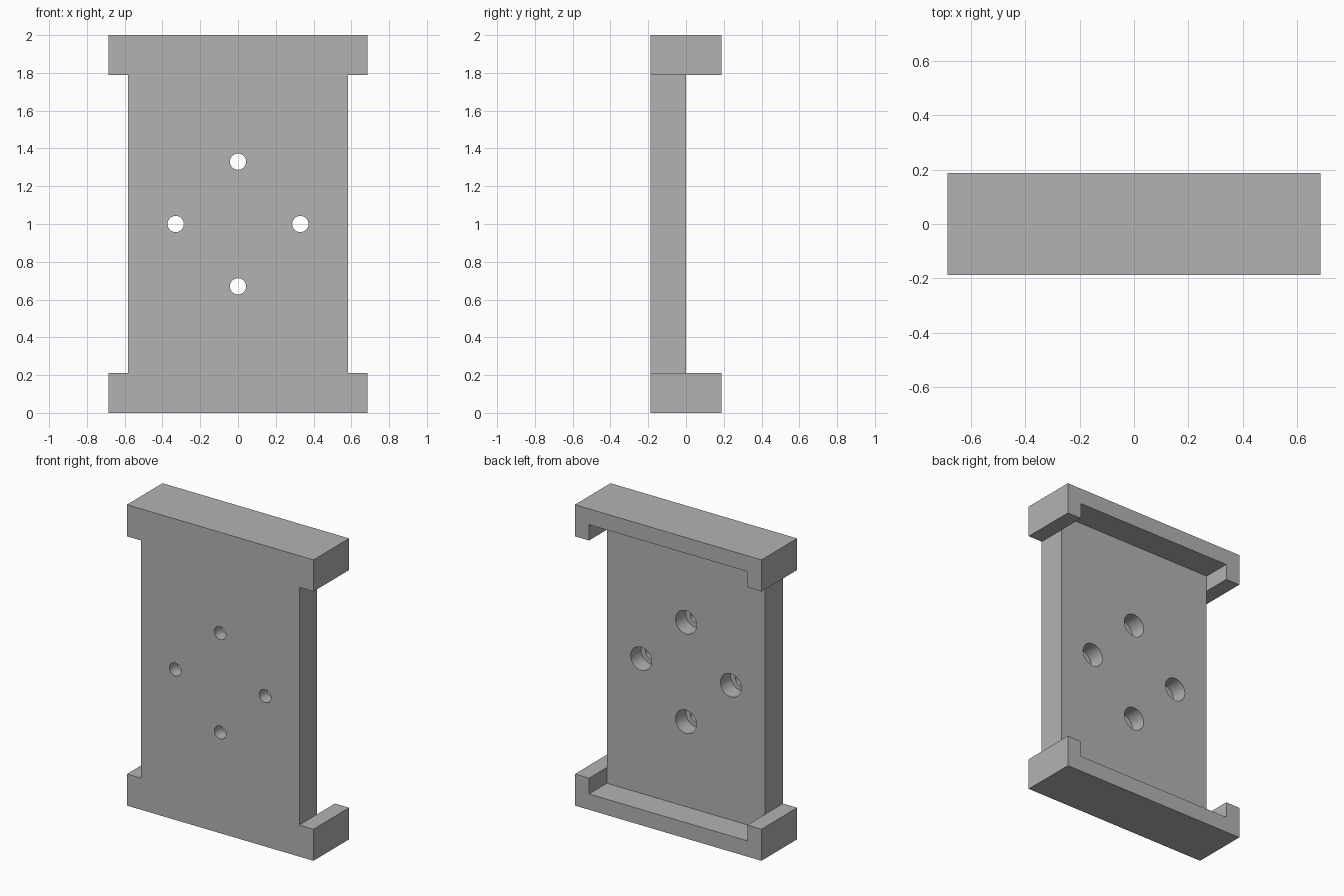
import bpy
import math

if "Cube" in bpy.data.objects:
    bpy.data.objects.remove(bpy.data.objects["Cube"])

W, D, H = 0.686, 0.187, 2.0    # half width, half depth, height
PLATE_W = 0.582                # half width of the plate
CAP_H = 0.21                   # height of the end caps
WALL = 0.105                   # wall thickness around the back recess
HOLE_OFFSET = 0.33

grey = bpy.data.materials.new("plain grey")
grey.diffuse_color = (0.45, 0.45, 0.45, 1)
grey.use_nodes = True
grey.node_tree.nodes["Principled BSDF"].inputs["Base Color"].default_value = grey.diffuse_color


def box(name, x0, x1, y0, y1, z0, z1):
    bpy.ops.mesh.primitive_cube_add(size=1)
    ob = bpy.context.object
    ob.name = name
    for v in ob.data.vertices:
        v.co = (x1 if v.co.x > 0 else x0,
                y1 if v.co.y > 0 else y0,
                z1 if v.co.z > 0 else z0)
    return ob


def drill(name, radius, x, z, y0, y1):
    bpy.ops.mesh.primitive_cylinder_add(
        vertices=48, radius=radius, depth=y1 - y0,
        location=(x, (y0 + y1) / 2, z), rotation=(math.pi / 2, 0, 0))
    ob = bpy.context.object
    ob.name = name
    return ob


def cut(target, cutter):
    cutter.hide_render = True
    mod = target.modifiers.new("cut", 'BOOLEAN')
    mod.operation = 'DIFFERENCE'
    mod.solver = 'EXACT'
    mod.object = cutter
    bpy.context.view_layer.objects.active = target
    bpy.ops.object.modifier_apply(modifier=mod.name)
    bpy.data.objects.remove(cutter, do_unlink=True)


# Solid block that becomes the plate with its two end caps
body = box("mounting_plate", -W, W, -D, D, 0, H)
body.data.materials.append(grey)

# Side notches between the end caps
for s in (-1, 1):
    xs = sorted((s * PLATE_W, s * (W + 0.1)))
    cut(body, box("side_notch", xs[0], xs[1], -1, 1, CAP_H, H - CAP_H))

# Recess across the back, reaching into both caps
cut(body, box("back_recess", -PLATE_W, PLATE_W, 0, 1, WALL, H - WALL))

# Four screw holes, counterbored from the back
for i in range(4):
    a = i * math.pi / 2
    x, z = HOLE_OFFSET * math.cos(a), H / 2 + HOLE_OFFSET * math.sin(a)
    cut(body, drill("counterbore", 0.077, x, z, -0.107, 0.1))
    cut(body, drill("screw_hole", 0.043, x, z, -0.3, 0.1))

# Smooth hole walls, sharp edges elsewhere
bpy.ops.object.select_all(action='DESELECT')
body.select_set(True)
bpy.context.view_layer.objects.active = body
bpy.ops.object.shade_smooth_by_angle(angle=math.radians(30))
